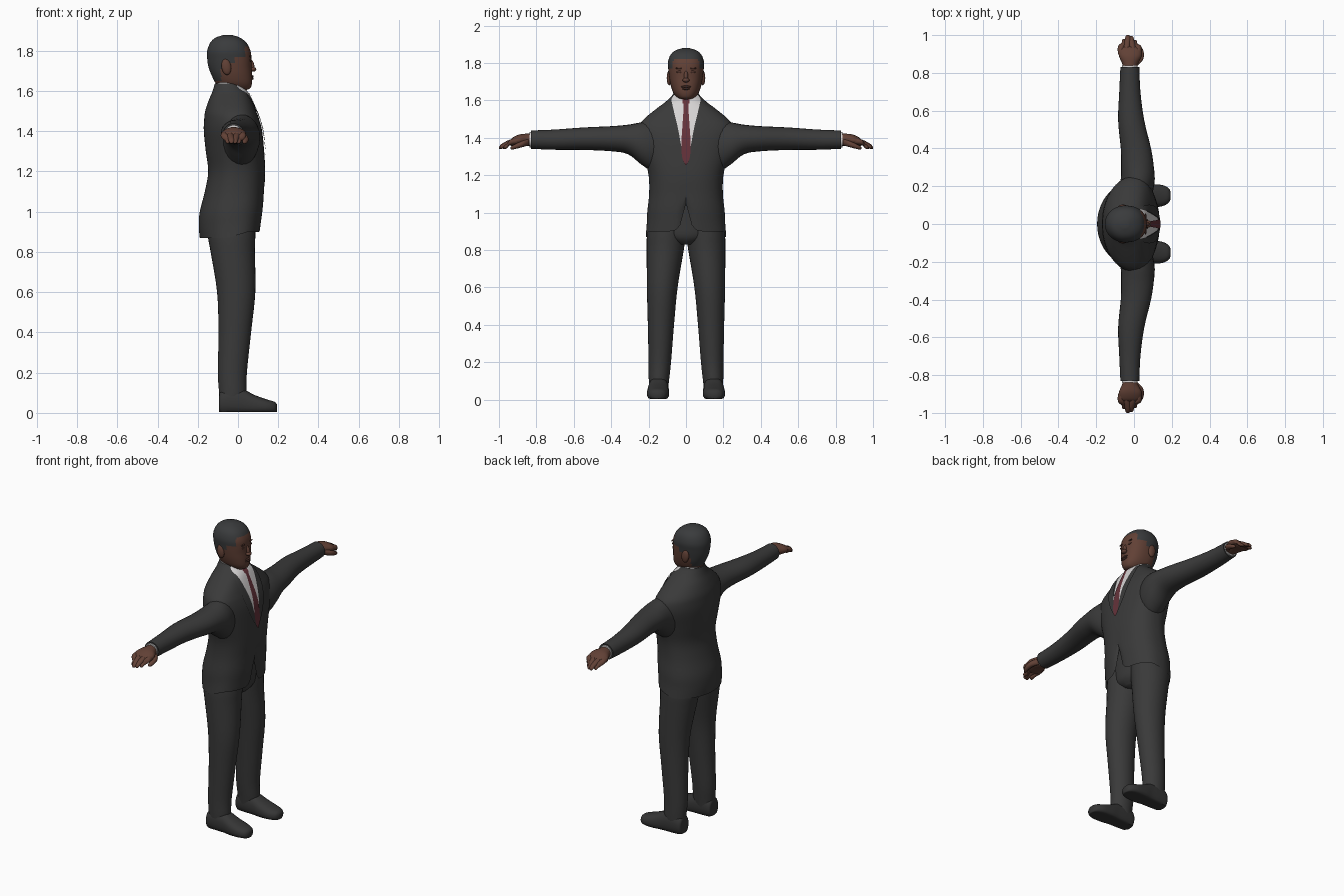
import bpy
import bmesh
from math import cos, sin, pi, radians, copysign
from mathutils import Matrix, Vector

cube = bpy.data.objects.get("Cube")
if cube:
    bpy.data.objects.remove(cube, do_unlink=True)


def material(name, *rgb):
    mat = bpy.data.materials.new(name)
    mat.use_nodes = True
    mat.diffuse_color = (*rgb, 1)
    mat.node_tree.nodes["Principled BSDF"].inputs["Base Color"].default_value = (*rgb, 1)
    return mat


suit = material("charcoal suit", .042, .042, .042)
shoe_black = material("shoe black", .036, .036, .036)
skin = material("brown skin", .12, .052, .036)
dark_skin = material("dark brown skin", .07, .03, .022)
hair = material("dark grey hair", .042, .044, .046)
shirt_white = material("shirt white", .68, .66, .66)
tie_red = material("tie dark red", .13, .032, .042)


def finish(name, bm, mats, rule=None, normals=True):
    """Turn a bmesh into a smooth object, colouring its faces by a rule."""
    if normals:
        bmesh.ops.recalc_face_normals(bm, faces=bm.faces)
    for face in bm.faces:
        face.smooth = True
        if rule:
            face.material_index = rule(face.calc_center_median())
    mesh = bpy.data.meshes.new(name)
    bm.to_mesh(mesh)
    bm.free()
    for mat in mats:
        mesh.materials.append(mat)
    mesh.set_sharp_from_angle(angle=radians(50))
    obj = bpy.data.objects.new(name, mesh)
    bpy.context.collection.objects.link(obj)
    return obj


def resample(sections, steps=4):
    """Smooth curve through the sections."""
    out, last = [], len(sections) - 1
    for i in range(last):
        a, b, c, d = (sections[min(max(i + k, 0), last)] for k in (-1, 0, 1, 2))
        for s in range(steps):
            t = s / steps
            out.append([q + t / 2 * (r - p + t * (2 * p - 5 * q + 4 * r - w + t * (3 * (q - r) + w - p)))
                        for p, q, r, w in zip(a, b, c, d)])
    return out + [list(sections[-1])]


def power(value, exponent):
    return copysign(abs(value) ** exponent, value)


def loft(name, axis, sections, mats, side=1, segs=32, front=1.0, rule=None, move=None, caps=(0, -1)):
    """Skin sections of (position, low, middle, high, centre, half width) along an axis."""
    bm = bmesh.new()
    rings = []
    for pos, low, mid, high, centre, half in resample(sections):
        ring = []
        for k in range(segs):
            c, s = cos(2 * pi * k / segs), sin(2 * pi * k / segs)
            e = front if c > 0 else 1
            a = mid + (high - mid if c > 0 else mid - low) * power(c, e)
            b = centre + half * power(s, e)
            co = {"z": (a, b, pos), "y": (a, pos, b), "x": (pos, b, a)}[axis]
            co = Vector((co[0], co[1] * side, co[2]))
            ring.append(bm.verts.new(move(co) if move else co))
        rings.append(ring)
    for r, q in zip(rings, rings[1:]):
        for k in range(segs):
            n = (k + 1) % segs
            bm.faces.new((r[k], r[n], q[n], q[k]))
    for end in caps:
        bm.faces.new(rings[end])
    return finish(name, bm, mats, rule)


def round_loft(name, axis, sections, mat, side=1, segs=24, **extra):
    """Loft with symmetric sections of (position, a, b, radius a, radius b)."""
    full = [(t, a - ra, a, a + ra, b, rb) for t, a, b, ra, rb in sections]
    return loft(name, axis, full, [mat], side, segs, **extra)


def ellipsoid(name, centre, size, mat, tilt=0):
    bm = bmesh.new()
    place = Matrix.Translation(centre) @ Matrix.Rotation(tilt, 4, "Y") @ Matrix.Diagonal((*size, 1))
    bmesh.ops.create_uvsphere(bm, u_segments=20, v_segments=12, radius=1, matrix=place)
    return finish(name, bm, [mat])


def front_x(sections, y, z, e):
    """Depth of a lofted body's front surface at a given y and z."""
    rows = resample(sections)
    for p, q in zip(rows, rows[1:]):
        if p[0] <= z <= q[0]:
            t = (z - p[0]) / (q[0] - p[0])
            _, _, mid, high, _, half = (u + t * (v - u) for u, v in zip(p, q))
            reach = min(abs(y) / half, 1) ** (2 / e)
            return mid + (high - mid) * (1 - reach) ** (e / 2)
    return rows[-1][3]


# Jacket body, with a rounded opening cut away at the front hem
JACKET_E = .8
jacket = [(z, low, mid, high, 0, half) for z, low, mid, high, half in (
    (.87, -.19, -.03, .11, .215), (.93, -.195, -.03, .117, .21),
    (1, -.19, -.03, .125, .207), (1.1, -.165, -.02, .13, .197),
    (1.2, -.148, -.01, .135, .2), (1.3, -.16, 0, .13, .225),
    (1.4, -.17, 0, .12, .25), (1.46, -.168, 0, .105, .25),
    (1.5, -.163, -.01, .09, .225), (1.55, -.147, -.02, .07, .165),
    (1.59, -.13, -.03, .05, .112), (1.62, -.12, -.045, .02, .08),
    (1.637, -.115, -.05, .005, .068))]


def cut_hem(co):
    base, top = .87, 1.15
    if co.z < top:
        weight = min(max((co.x + .05) / .1, 0), 1)
        lift = weight * (.03 + .15 * max(0, 1 - abs(co.y) / .1) ** 4)
        co.z = top - (top - co.z) * (top - base - lift) / (top - base)
    return co


loft("jacket_body", "z", jacket, [suit], segs=72, front=JACKET_E, move=cut_hem, caps=(-1,))


def plate(name, rows, offset, mat):
    """Thin sheet lying on the jacket front; rows are (z, y start, y end)."""
    bm = bmesh.new()
    cols, grid = 10, []
    for z, y0, y1 in resample(rows, 6):
        ys = [y0 + (y1 - y0) * k / cols for k in range(cols + 1)]
        grid.append([bm.verts.new((front_x(jacket, y, z, JACKET_E) + offset, y, z)) for y in ys])
    for r, q in zip(grid, grid[1:]):
        for k in range(cols):
            bm.faces.new((r[k], r[k + 1], q[k + 1], q[k]))
    bmesh.ops.recalc_face_normals(bm, faces=bm.faces)
    if sum(f.normal.x for f in bm.faces) < 0:
        bmesh.ops.reverse_faces(bm, faces=bm.faces)
    return finish(name, bm, [mat], normals=False)


# Shirt front, tie, knot and lapels
opening = ((1.265, .002), (1.35, .024), (1.45, .043), (1.53, .062), (1.6, .078), (1.632, .06))
plate("shirt_front", [(z, -w, w) for z, w in opening], .004, shirt_white)
tie = ((1.255, .002), (1.29, .019), (1.36, .025), (1.48, .018), (1.575, .012), (1.585, .018), (1.612, .02))
plate("tie", [(z, -w, w) for z, w in tie], .008, tie_red)
for side, label in ((1, "left"), (-1, "right")):
    lapel = [(z, side * w, side * (w + extra)) for (z, w), extra in
             zip(opening[:5], (.008, .035, .05, .04, .012))]
    plate(label + "_lapel", lapel, .007, suit)

# Shirt collar and neck
round_loft("shirt_collar", "z", [(1.59, -.048, 0, .068, .073), (1.62, -.048, 0, .065, .069),
                                 (1.645, -.046, 0, .062, .066)], shirt_white)
round_loft("neck", "z", [(1.56, -.05, 0, .055, .058), (1.63, -.048, 0, .058, .061),
                         (1.7, -.045, 0, .06, .066)], skin)

# Head, with the hair coloured above the hairline
HEAD_E = .85
head = [(z, low, mid, high, 0, half) for z, low, mid, high, half in (
    (1.603, -.06, -.01, .035, .03), (1.614, -.09, -.02, .06, .048),
    (1.64, -.112, -.03, .07, .068), (1.68, -.132, -.04, .07, .082),
    (1.72, -.147, -.04, .067, .089), (1.76, -.153, -.045, .067, .094),
    (1.8, -.153, -.05, .062, .097), (1.84, -.138, -.05, .042, .085),
    (1.865, -.112, -.05, .01, .06), (1.879, -.07, -.05, -.03, .02))]


def hairline(co):
    if co.x < -.085:
        line = 1.65
    elif co.x < -.02:
        line = 1.74
    elif co.x < .035:
        line = 1.765
    else:
        line = 1.822
    return int(co.z > line)


loft("head", "z", head, [skin, hair], segs=64, front=HEAD_E, rule=hairline)


# Face details
def on_face(y, z):
    return Vector((front_x(head, y, z, HEAD_E), y, z))


ellipsoid("nose_bridge", (.068, 0, 1.728), (.013, .011, .032), skin, -.25)
ellipsoid("nose_tip", (.074, 0, 1.708), (.017, .019, .012), skin)
ellipsoid("upper_lip", on_face(0, 1.673), (.007, .026, .006), dark_skin)
ellipsoid("lower_lip", on_face(0, 1.662), (.007, .022, .006), dark_skin)
for side, label in ((1, "left"), (-1, "right")):
    ellipsoid(label + "_eye", on_face(side * .035, 1.752), (.004, .015, .007), dark_skin)
    ellipsoid(label + "_brow", on_face(side * .036, 1.772), (.005, .021, .005), dark_skin)
    ellipsoid(label + "_ear", (-.058, side * .09, 1.72), (.024, .013, .04), skin, -.15)

# Hips filling the jacket opening
round_loft("trouser_hips", "z", [(.83, -.03, 0, .08, .05), (.87, -.03, 0, .112, .15),
                                 (.95, -.035, 0, .125, .18), (1.08, -.02, 0, .12, .17)], suit)

# Limbs, built once for each side
for side, label in ((1, "left"), (-1, "right")):
    round_loft(label + "_sleeve", "y", [
        (.1, .0, 1.36, .08, .12), (.18, .012, 1.355, .09, .13), (.24, .02, 1.37, .09, .112),
        (.31, .018, 1.391, .086, .079), (.4, .01, 1.395, .08, .067), (.55, -.015, 1.395, .069, .06),
        (.7, -.022, 1.39, .056, .054), (.83, -.022, 1.39, .05, .049)], suit, side)
    round_loft(label + "_cuff", "y", [(.81, -.022, 1.39, .042, .042),
                                      (.838, -.022, 1.39, .041, .041)], shirt_white, side)
    round_loft(label + "_palm", "y", [
        (.81, -.022, 1.39, .033, .032), (.85, -.021, 1.389, .042, .033),
        (.89, -.02, 1.388, .06, .03), (.925, -.022, 1.379, .058, .023),
        (.94, -.022, 1.372, .048, .014)], skin, side)
    # Four curled fingers and a thumb
    for k, tip in enumerate((.975, .995, 1, .98)):
        x = .022 - k * .03
        inner = x * .6 - .01
        round_loft(f"{label}_finger_{k + 1}", "y", [
            (.9, x, 1.383, .017, .017), (.94, x, 1.376, .017, .015),
            (tip - .02, inner, 1.358, .015, .013), (tip - .004, inner, 1.348, .011, .009),
            (tip, inner, 1.345, .003, .003)], skin, side, 12)
    round_loft(label + "_thumb", "y", [
        (.84, .005, 1.378, .016, .018), (.87, .03, 1.368, .018, .017),
        (.905, .037, 1.356, .015, .014), (.93, .033, 1.347, .011, .01),
        (.938, .03, 1.345, .003, .003)], skin, side, 12)

    round_loft(label + "_trouser_leg", "z", [
        (.055, -.03, .146, .06, .05), (.1, -.026, .145, .068, .054), (.2, -.028, .14, .072, .06),
        (.4, -.016, .134, .081, .07), (.6, -.009, .127, .095, .082), (.8, -.026, .111, .11, .099),
        (.88, -.032, .106, .118, .103), (.98, -.035, .1, .12, .1)], suit, side, 32)

    # Shoe with a flattened sole
    def flatten(co):
        co.z = max(co.z, .004)
        return co

    round_loft(label + "_shoe", "x", [
        (-.094, .045, .148, .035, .03), (-.085, .048, .148, .06, .047), (-.03, .05, .148, .075, .053),
        (.03, .045, .148, .07, .055), (.08, .035, .149, .055, .059), (.14, .028, .15, .04, .058),
        (.18, .025, .151, .031, .042), (.194, .025, .151, .018, .02)],
        shoe_black, side, front=.8, move=flatten)
